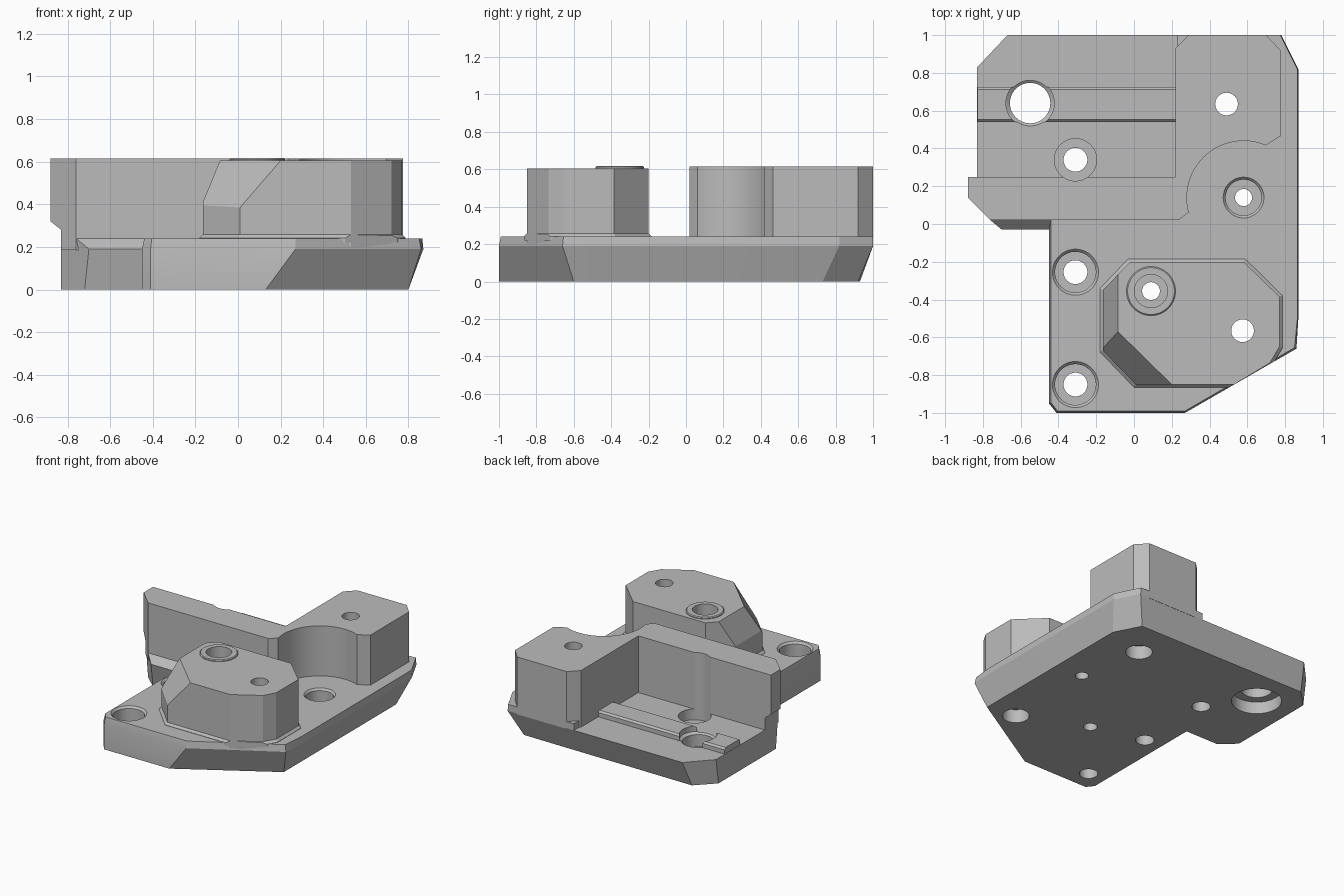
import bpy, bmesh, math
from mathutils import Vector

if "Cube" in bpy.data.objects:
    bpy.data.objects.remove(bpy.data.objects["Cube"])

grey = bpy.data.materials.new("plain grey")
grey.use_nodes = True
grey.diffuse_color = (0.5, 0.5, 0.5, 1)
grey.node_tree.nodes["Principled BSDF"].inputs["Base Color"].default_value = (0.5, 0.5, 0.5, 1)


def finish(name, bm):
    bmesh.ops.recalc_face_normals(bm, faces=bm.faces)
    mesh = bpy.data.meshes.new(name)
    bm.to_mesh(mesh)
    bm.free()
    mesh.materials.append(grey)
    ob = bpy.data.objects.new(name, mesh)
    bpy.context.scene.collection.objects.link(ob)
    return ob


def loft(rings):
    """Closed solid through rings of equal point count."""
    bm = bmesh.new()
    loops = [[bm.verts.new(p) for p in ring] for ring in rings]
    n = len(loops[0])
    for a, b in zip(loops, loops[1:]):
        for i in range(n):
            j = (i + 1) % n
            bm.faces.new((a[i], a[j], b[j], b[i]))
    bm.faces.new(loops[0][::-1])
    bm.faces.new(loops[-1])
    bmesh.ops.recalc_face_normals(bm, faces=bm.faces)
    return bm


def level(points, z):
    return [(x, y, z) for x, y in points]


def prism(points, z0, z1):
    return loft([level(points, z0), level(points, z1)])


def circle(x, y, r, z, n=48):
    return [(x + r * math.cos(math.tau * i / n), y + r * math.sin(math.tau * i / n), z)
            for i in range(n)]


def lathe(x, y, profile):
    return loft([circle(x, y, r, z) for r, z in profile])


def rect(x0, x1, y0, y1):
    return [(x0, y0), (x1, y0), (x1, y1), (x0, y1)]


def slice_off(bm, a, b, c, outward):
    """Cut away the side of plane abc that faces outward, and cap it."""
    a, b, c = Vector(a), Vector(b), Vector(c)
    no = (b - a).cross(c - a).normalized()
    if no.dot(Vector(outward)) < 0:
        no = -no
    cut = bmesh.ops.bisect_plane(bm, geom=bm.verts[:] + bm.edges[:] + bm.faces[:],
                                 plane_co=a, plane_no=no, clear_outer=True)
    edges = [e for e in cut["geom_cut"] if isinstance(e, bmesh.types.BMEdge)]
    bmesh.ops.holes_fill(bm, edges=edges, sides=0)


# Base plate with undercut sides
bottom = [(-.45, -.95), (-.41, -1), (.13, -1), (.8, -.6), (.8, -.5), (.8, .73), (.7, .92),
          (-.7, .93), (-.83, .8), (-.83, .12), (-.72, .02), (-.45, .02)]
middle = [(-.45, -.95), (-.41, -1), (.27, -1), (.86, -.66), (.87, -.5), (.87, .82), (.78, 1),
          (-.67, 1), (-.83, .83), (-.83, .1), (-.7, -.03), (-.45, -.03)]
top = [(-.44, -.945), (-.405, -.99), (.27, -.99), (.85, -.655), (.865, -.5), (.865, .82), (.775, 1),
       (-.67, 1), (-.83, .83), (-.83, .09), (-.76, .02), (-.44, .02)]
plate = finish("base_plate", loft([level(bottom, 0), level(middle, .19), level(top, .24)]))
pocket = finish("pocket_cutter", prism(rect(-1, .23, .2, 1.2), .19, .4))

# Long wall joined to the rear block, with a round bay
bay = [(.58 + .3 * math.cos(math.radians(t)), .14 + .3 * math.sin(math.radians(t)))
       for t in range(195, 66, -4)]
outline = ([(-.88, .14), (-.76, .02), (.235, .02)] + bay +
           [(.775, .465), (.775, .92), (.7, 1), (.29, 1), (.22, .93), (.22, .25), (-.88, .25)])
bm = prism(outline, .185, .615)
for z in (.28, .32):
    bmesh.ops.bisect_plane(bm, geom=bm.verts[:] + bm.edges[:] + bm.faces[:],
                           plane_co=(0, 0, z), plane_no=(0, 0, 1))
for v in bm.verts:
    if v.co.z < .29 and v.co.x < -.83:
        v.co.x = -.83
        if v.co.y < .2:
            v.co.y -= .05
wall = finish("wall_and_rear_block", bm)

# Front block with a sloped side and a sliced corner
block_shape = [(-.02, -.2), (-.165, -.35), (-.165, -.67), (.01, -.85), (.53, -.85),
               (.72, -.735), (.77, -.65), (.77, -.385), (.58, -.2)]
bm = prism(block_shape, .2, .605)
slice_off(bm, (-.085, 0, .605), (-.085, 1, .605), (-.165, 0, .41), (-1, 0, 1))
slice_off(bm, (-.085, -.57, .605), (.2, -.85, .605), (.01, -.85, .385), (-1, -1, 1))
block = finish("front_block", bm)

# Small flare at the foot of the front block
flare = [(.3 + (x - .3) * 1.035, -.525 + (y + .525) * 1.045) for x, y in block_shape]
bm = loft([level(flare, .22), level(flare, .242), level(block_shape, .258)])
slice_off(bm, (.27, -1, 0), (.86, -.66, 0), (.27, -1, 1), (1, -1, 0))
foot = finish("front_block_flare", bm)

# Raised ring on the front block
ring = finish("raised_ring", lathe(.09, -.355, [(.13, .59), (.13, .611), (.124, .617)]))

# Raised strips on either side of the large hole
strips = []
for name, x0, x1 in (("left_strip", -.828, -.5), ("long_strip", -.5, .23)):
    low, high = rect(x0, x1, .54, .725), rect(x0, x1, .553, .712)
    strips.append(finish(name, loft([level(low, .18), level(low, .222), level(high, .235)])))

# Stepped drill shapes
drills = [lathe(-.31, y, [(.063, -.1), (.063, .13), (.108, .13), (.108, .225), (.122, .24), (.122, .8)])
          for y in (-.85, -.255)]
drills.append(lathe(-.31, .34, [(.063, -.1), (.063, .11), (.112, .11), (.112, .8)]))
drills += [lathe(x, y, [(.092, -.1), (.092, .1), (.06, .1), (.06, .8)])
           for x, y in ((.49, .635), (.575, -.565))]
drills.append(lathe(.58, .14, [(.045, -.1), (.045, .13), (.095, .13), (.095, .225), (.108, .24), (.108, .5)]))
drills.append(lathe(.09, -.355, [(.047, -.1), (.047, .4), (.088, .4), (.088, .8)]))
drills.append(lathe(-.55, .64, [(.17, -.1), (.17, .09), (.107, .09), (.107, .18), (.128, .195), (.128, .8)]))
cutters = [finish("drill_cutter", d) for d in drills]

uses = {plate: [pocket] + cutters, wall: cutters[2:5], block: [cutters[4], cutters[6]],
        foot: [cutters[4], cutters[6]], ring: [cutters[6]],
        strips[0]: [cutters[7]], strips[1]: [cutters[7]]}
for ob, tools in uses.items():
    for tool in tools:
        mod = ob.modifiers.new("cut", 'BOOLEAN')
        mod.operation, mod.solver, mod.object = 'DIFFERENCE', 'EXACT', tool

# Bake the cuts, drop the cutters, shade
graph = bpy.context.evaluated_depsgraph_get()
baked = {ob: bpy.data.meshes.new_from_object(ob.evaluated_get(graph)) for ob in uses}
for ob, mesh in baked.items():
    ob.modifiers.clear()
    ob.data = mesh
for tool in cutters + [pocket]:
    bpy.data.objects.remove(tool)
bpy.ops.object.select_all(action='DESELECT')
for ob in uses:
    ob.select_set(True)
bpy.context.view_layer.objects.active = plate
bpy.ops.object.shade_smooth_by_angle(angle=math.radians(20))
